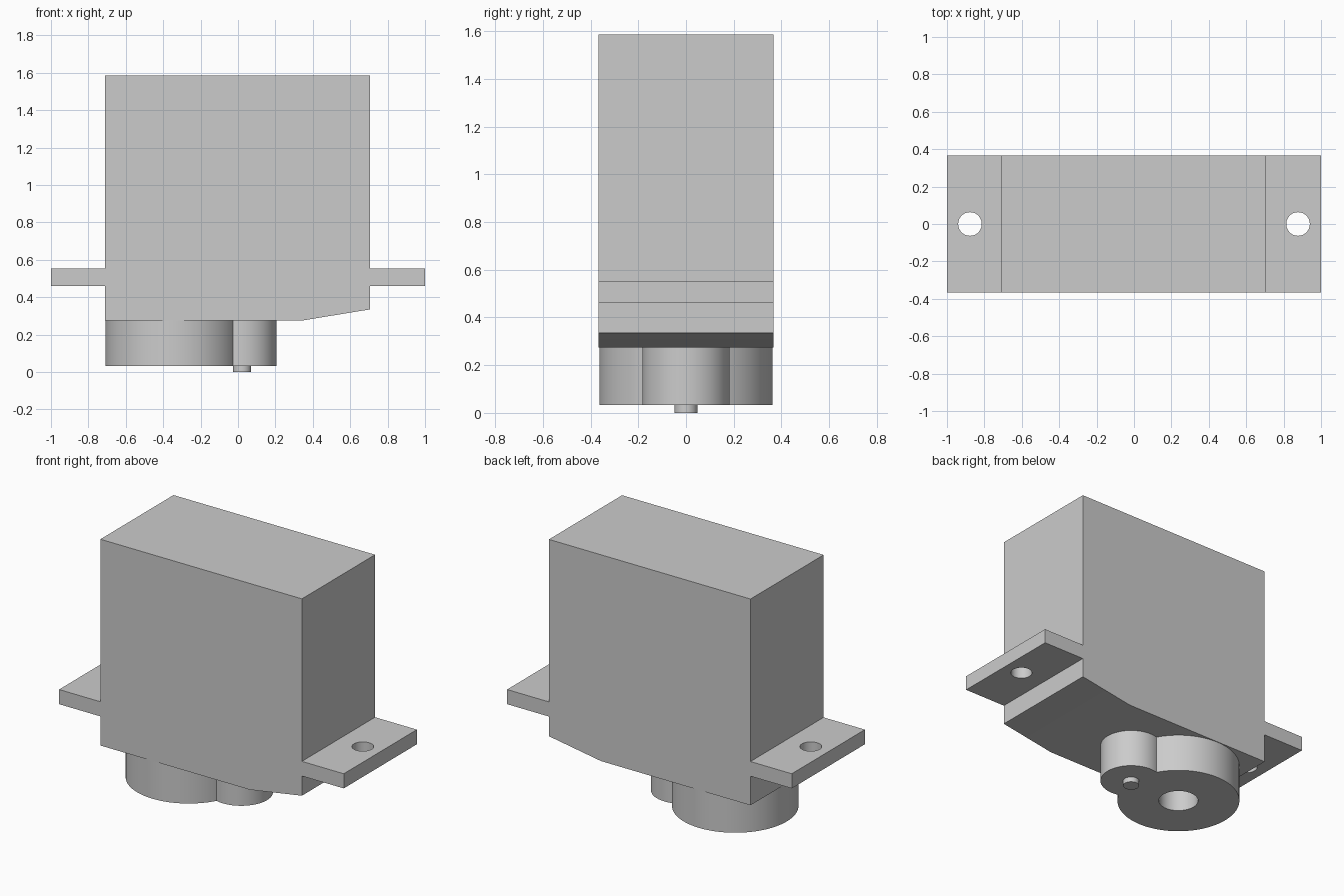
import bpy, bmesh

if "Cube" in bpy.data.objects:
    bpy.data.objects.remove(bpy.data.objects["Cube"])

HALF_Y = 0.367


def cylinder(name, x, radius, z0, z1, sides=96):
    bpy.ops.mesh.primitive_cylinder_add(vertices=sides, radius=radius, depth=z1 - z0,
                                        location=(x, 0, (z0 + z1) / 2))
    obj = bpy.context.object
    obj.name = name
    return obj


def combine(target, tool, operation):
    mod = target.modifiers.new(operation.lower(), 'BOOLEAN')
    mod.operation, mod.solver, mod.object = operation, 'EXACT', tool
    bpy.context.view_layer.objects.active = target
    bpy.ops.object.modifier_apply(modifier=mod.name)
    bpy.data.objects.remove(tool, do_unlink=True)


# Case with both mounting tabs: one side profile extruded across y
profile = [(-0.71, 0.275), (0.34, 0.275), (0.706, 0.335), (0.706, 0.46), (1, 0.46),
           (1, 0.553), (0.706, 0.553), (0.706, 1.585), (-0.71, 1.585), (-0.71, 0.553),
           (-1, 0.553), (-1, 0.46), (-0.71, 0.46)]
bm = bmesh.new()
face = bm.faces.new([bm.verts.new((x, -HALF_Y, z)) for x, z in profile])
ext = bmesh.ops.extrude_face_region(bm, geom=[face])
bmesh.ops.translate(bm, vec=(0, 2 * HALF_Y, 0),
                    verts=[v for v in ext['geom'] if isinstance(v, bmesh.types.BMVert)])
bmesh.ops.recalc_face_normals(bm, faces=bm.faces)
mesh = bpy.data.meshes.new("motor_case")
bm.to_mesh(mesh)
bm.free()
case = bpy.data.objects.new("motor_case", mesh)
bpy.context.collection.objects.link(case)

# Screw holes in the tabs
for x in (-0.877, 0.877):
    combine(case, cylinder("screw_hole", x, 0.063, 0.4, 0.6, 64), 'DIFFERENCE')

# Round gear housing, its smaller lobe and the little pin
gear = cylinder("gear_housing", -0.346, 0.3635, 0.033, 0.275, 128)
combine(gear, cylinder("small_lobe", 0.022, 0.183, 0.033, 0.275), 'UNION')
combine(gear, cylinder("shaft_hole", -0.346, 0.117, -0.1, 0.4), 'DIFFERENCE')
pin = cylinder("pin", 0.022, 0.048, 0.0, 0.034, 48)

# Smooth curved walls, keep edges sharp
bpy.ops.object.select_all(action='DESELECT')
for obj in (case, gear, pin):
    obj.select_set(True)
bpy.context.view_layer.objects.active = case
bpy.ops.object.shade_smooth_by_angle()
